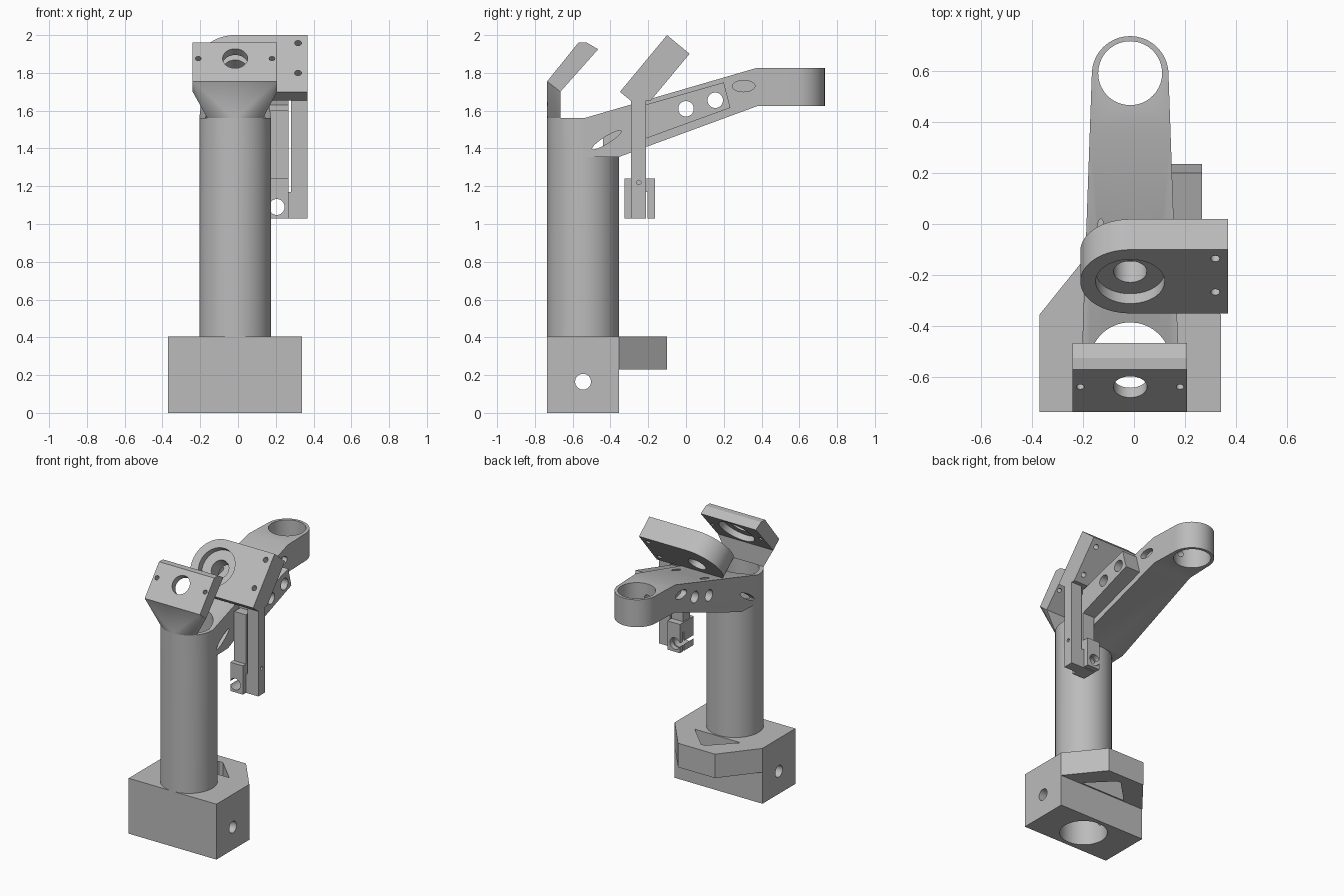
import bpy, bmesh, math
from mathutils import Matrix, Vector

if "Cube" in bpy.data.objects:
    bpy.data.objects.remove(bpy.data.objects["Cube"])

CX, CY = -0.015, -0.545          # column axis
grey = bpy.data.materials.new("plain grey")
grey.diffuse_color = (0.5, 0.5, 0.5, 1)
grey.use_nodes = True
grey.node_tree.nodes["Principled BSDF"].inputs["Base Color"].default_value = grey.diffuse_color


def frame(x, y, o=(0, 0, 0)):
    x, y = Vector(x), Vector(y)
    m = Matrix((x, y, x.cross(y))).transposed().to_4x4()
    m.translation = o
    return m


ZF = frame((1, 0, 0), (0, 1, 0))             # 2D = (x, y), depth = z
XF = frame((0, 1, 0), (0, 0, 1))             # 2D = (y, z), depth = x
YF = frame((0, 0, 1), (1, 0, 0))             # 2D = (z, x), depth = y
T = math.radians(50.3)
U = (0, math.cos(T), math.sin(T))            # uphill direction of the tilted plates


def tilted(y, z):                            # 2D = (x, uphill), depth = outwards
    return frame((1, 0, 0), U, (CX, y, z))


def finish(name, bm):
    bmesh.ops.recalc_face_normals(bm, faces=bm.faces)
    me = bpy.data.meshes.new(name)
    bm.to_mesh(me)
    bm.free()
    me.materials.append(grey)
    ob = bpy.data.objects.new(name, me)
    bpy.context.collection.objects.link(ob)
    return ob


def prism(name, pts, f, a, b):
    bm = bmesh.new()
    lo = [bm.verts.new(f @ Vector((p[0], p[1], a))) for p in pts]
    hi = [bm.verts.new(f @ Vector((p[0], p[1], b))) for p in pts]
    bm.faces.new(lo)
    bm.faces.new(hi)
    n = len(pts)
    for i in range(n):
        j = (i + 1) % n
        bm.faces.new((lo[i], lo[j], hi[j], hi[i]))
    return finish(name, bm)


def hull(name, pts):
    bm = bmesh.new()
    vs = [bm.verts.new(p) for p in pts]
    res = bmesh.ops.convex_hull(bm, input=vs)
    junk = set(res["geom_interior"]) | set(res["geom_unused"])
    bmesh.ops.delete(bm, geom=[g for g in junk if isinstance(g, bmesh.types.BMVert)], context='VERTS')
    bmesh.ops.dissolve_limit(bm, angle_limit=0.01, verts=bm.verts, edges=bm.edges)
    return finish(name, bm)


def box(name, x0, x1, y0, y1, z0, z1):
    return prism(name, [(x0, y0), (x1, y0), (x1, y1), (x0, y1)], ZF, z0, z1)


def ring(cx, cy, r, r2=None, rot=0, n=64, a0=0, a1=360):
    r2 = r2 or r
    out = []
    m = n if a1 - a0 == 360 else n + 1
    for i in range(m):
        t = math.radians(a0 + (a1 - a0) * i / n)
        p, q = r * math.cos(t), r2 * math.sin(t)
        out.append((cx + p * math.cos(rot) - q * math.sin(rot),
                    cy + p * math.sin(rot) + q * math.cos(rot)))
    return out


def cut(ob, tool, op='DIFFERENCE'):
    tool.hide_render = True
    m = ob.modifiers.new("bool", 'BOOLEAN')
    m.operation, m.object, m.solver = op, tool, 'EXACT'
    bpy.context.view_layer.objects.active = ob
    bpy.ops.object.modifier_apply(modifier=m.name)
    bpy.data.objects.remove(tool)


def hole(ob, f, pts, a, b):
    cut(ob, prism("cutter", pts, f, a, b))


# Base block with rear nose, triangular window, bore and cross hole
base = box("base", -0.37, 0.34, -0.735, -0.355, 0, 0.405)
nose = prism("base_nose", [(-0.37, -0.37), (-0.37, -0.355), (-0.165, -0.10), (0.135, -0.10),
                           (0.34, -0.355), (0.34, -0.37)], ZF, 0.23, 0.405)
cut(base, nose, 'UNION')
hole(base, ZF, [(-0.2, -0.345), (0.17, -0.345), (0.0, -0.175), (-0.03, -0.175)], 0.2, 0.5)
hole(base, ZF, ring(CX, CY, 0.16), -0.1, 0.5)
hole(base, XF, ring(CY, 0.165, 0.042, n=32), -0.5, 0.5)

# Column and sloping arm in one piece
arm = hull("column_and_arm", [(x, y, z) for z in (1.2, 2.0)
                              for x, y in ring(CX, CY, 0.19) + ring(CX, 0.585, 0.15)])
side = [(-0.8, 1.355), (-0.355, 1.355), (0.38, 1.625), (0.8, 1.625),
        (0.8, 1.825), (0.37, 1.825), (-0.54, 1.56), (-0.8, 1.56)]
cut(arm, prism("side_profile", side, XF, -0.5, 0.5), 'INTERSECT')
cut(arm, prism("column", ring(CX, CY, 0.19), ZF, 0.405, 1.56), 'UNION')
hole(arm, ZF, ring(CX, CY, 0.16), 0.3, 1.9)
hole(arm, ZF, ring(CX, 0.59, 0.125), 1.5, 1.9)
hole(arm, YF, ring(1.72, CX, 0.025, n=24), 0.3, 0.55)

# Cross holes and cable slots in the arm
CROSS = [(0.0, 1.61), (0.155, 1.655)]
for y, z in CROSS:
    hole(arm, XF, ring(y, z, 0.041, n=32), -0.5, 0.5)
for s in (-1, 1):
    d = sorted((CX + s * 0.12, CX + s * 0.3))
    hole(arm, XF, ring(0.305, 1.73, 0.06, 0.03, n=32), *d)
    hole(arm, XF, ring(-0.42, 1.445, 0.09, 0.018, math.radians(32), n=32), *d)
    hole(arm, ZF, ring(CX + s * 0.115, -0.03, 0.014, 0.05, n=24), 1.655, 1.9)

# Front tilted plate on a tapered neck that grows out of the column rim
X0, X1 = -0.24, 0.207
front = prism("front_plate", [(-0.735, 1.755), (-0.57, 1.96), (-0.525, 1.96),
                              (-0.465, 1.925), (-0.665, 1.70)], XF, X0, X1)
rim = ring(CX, CY, 0.19, n=16, a0=219.2, a1=320.8)
hull("front_neck", [(x, y, 1.56) for x, y in rim]
     + [(x, y, z) for x in (X0, X1) for y, z in ((-0.735, 1.755), (-0.665, 1.70))])
F = tilted(-0.637, 1.876)
hole(front, F, ring(0, 0, 0.066), -0.3, 0.2)
hole(front, F, ring(0, 0, 0.13), -0.3, -0.05)
for x in (-0.195, 0.195):
    hole(front, F, ring(x, 0, 0.015, n=20), -0.3, 0.2)

# Rear tilted plate: round left end, counterbore and two screw holes
P = tilted(-0.225, 1.85)
rear = prism("rear_plate", ring(0, 0, 0.195, n=40, a0=90, a1=270)
             + [(0.382, -0.195), (0.382, 0.195)], P, -0.155, 0)
cut(rear, box("cutter", -1, 1, -0.6, 0.3, 1.4, 1.655))
hole(rear, P, ring(0, 0, 0.135), -0.05, 0.1)
hole(rear, P, ring(0, 0, 0.065), -0.3, 0.1)
for v in (-0.065, 0.14):
    hole(rear, P, ring(0.333, v, 0.018, n=20), -0.3, 0.1)

# Outer post hanging from the rear plate
outer = box("outer_post", 0.28, 0.367, -0.29, -0.213, 1.03, 1.67)
hole(outer, XF, ring(-0.25, 1.22, 0.012, n=16), 0.2, 0.5)

# Inner post with clamp block at its foot
box("inner_post", 0.172, 0.267, -0.29, -0.213, 1.2, 1.6)
clamp = box("clamp_block", 0.165, 0.267, -0.325, -0.165, 1.03, 1.24)
cut(clamp, box("bridge", 0.26, 0.285, -0.29, -0.213, 1.03, 1.17), 'UNION')
hole(clamp, YF, ring(1.09, 0.205, 0.042, n=32), -0.5, 0.0)
cut(clamp, box("cutter", 0.1, 0.4, -0.212, -0.203, 1.0, 1.17))

# Sloping bar that joins the inner post to the arm
bar = prism("side_bar", [(-0.22, 1.45), (0.235, 1.615), (0.2, 1.75), (-0.22, 1.63)], XF, 0.145, 0.267)
for y, z in CROSS:
    hole(bar, XF, ring(y, z, 0.041, n=32), 0, 0.5)

# Smooth the round walls, keep the edges sharp
for ob in list(bpy.context.scene.objects):
    bpy.ops.object.select_all(action='DESELECT')
    ob.select_set(True)
    bpy.context.view_layer.objects.active = ob
    bpy.ops.object.shade_smooth_by_angle(angle=math.radians(25))
